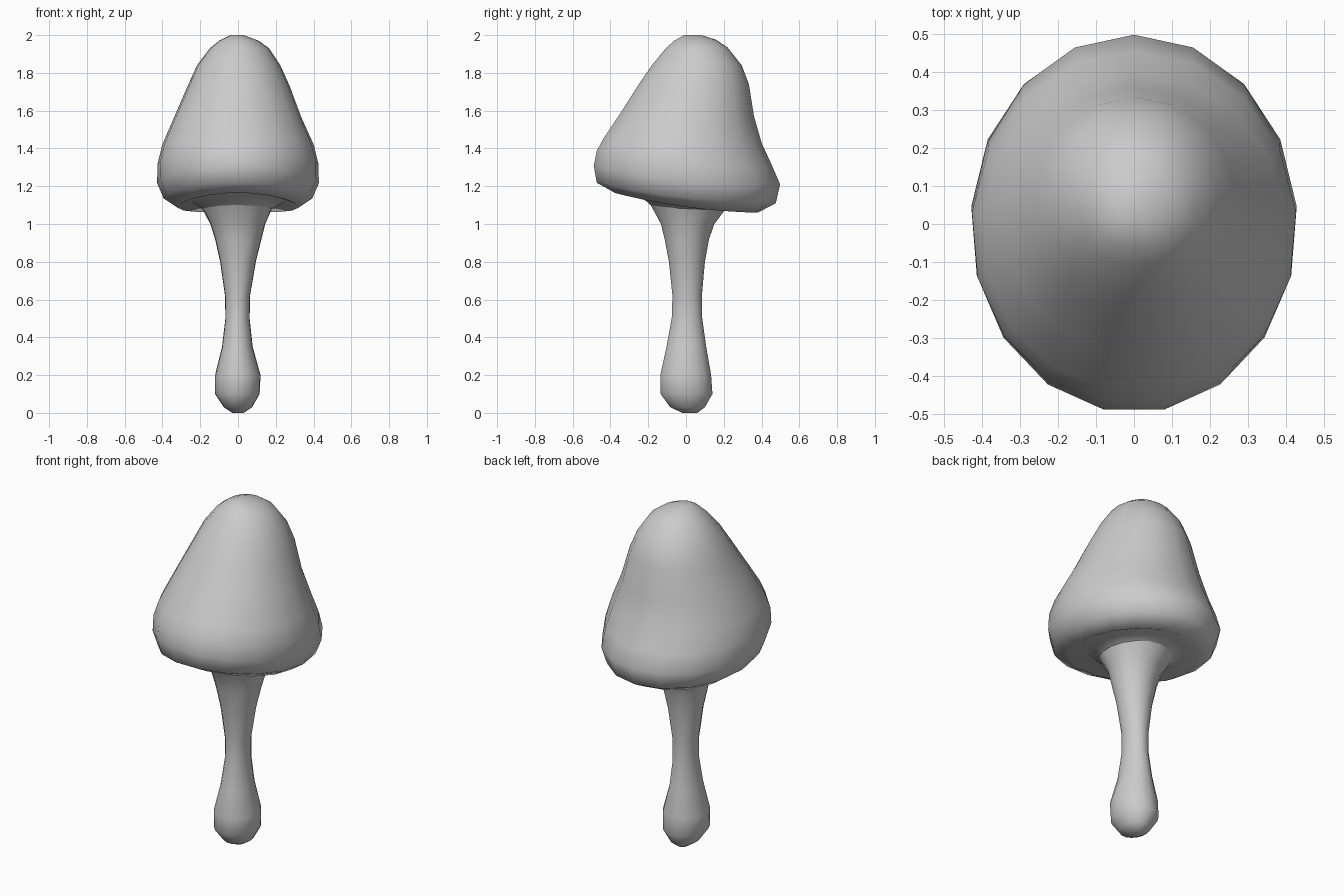
import bpy, bmesh, math

SIDES = 17

# Skin a stack of oval rings: (front y, front z, side z, back y, back z, left x, right x)
def loft(name, rings, close_bottom=False, close_top=False):
    bm = bmesh.new()
    loops = []
    for yf, zf, zm, yb, zb, xl, xr in rings:
        loop = []
        for i in range(SIDES):
            a = 2 * math.pi * i / SIDES
            c, s = math.cos(a), math.sin(a)      # c = +1 at the back
            x = (xl + xr) / 2 - s * (xr - xl) / 2
            y = (yf + yb) / 2 + c * (yb - yf) / 2
            z = zm + c * (zb - zf) / 2 + c * c * ((zb + zf) / 2 - zm)
            loop.append(bm.verts.new((x, y, z)))
        loops.append(loop)
    for lo, hi in zip(loops, loops[1:]):
        for i in range(SIDES):
            j = (i + 1) % SIDES
            bm.faces.new((lo[i], lo[j], hi[j], hi[i]))
    if close_bottom:
        bm.faces.new(loops[0][::-1])
    if close_top:
        bm.faces.new(loops[-1])
    bmesh.ops.recalc_face_normals(bm, faces=bm.faces)
    for f in bm.faces:
        f.smooth = True
    mesh = bpy.data.meshes.new(name)
    bm.to_mesh(mesh)
    bm.free()
    obj = bpy.data.objects.new(name, mesh)
    bpy.context.collection.objects.link(obj)
    return obj

# Level ring helper for the stem
def level(z, yf, yb, xl, xr):
    return (yf, z, z, yb, z, xl, xr)

collar = (-.19, 1.10, 1.08, .21, 1.08, -.19, .18)

# Stem: bulbous foot, narrow waist, flare into the cap
loft("stem", [
    level(0.00, -.02, .06, -.03, .03),
    level(0.03, -.085, .10, -.075, .075),
    level(0.10, -.137, .14, -.122, .115),
    level(0.20, -.138, .133, -.122, .12),
    level(0.35, -.105, .107, -.085, .078),
    level(0.50, -.077, .086, -.067, .062),
    level(0.62, -.073, .084, -.069, .064),
    level(0.80, -.092, .10, -.095, .095),
    level(0.92, -.115, .122, -.122, .125),
    level(1.00, -.135, .15, -.147, .145),
    collar,
], close_bottom=True)

# Cap: recessed underside, tilted rim, leaning dome
loft("cap", [
    collar,
    (-.27, 1.17, 1.12, .27, 1.105, -.25, .25),
    (-.38, 1.165, 1.09, .38, 1.06, -.32, .32),
    (-.48, 1.22, 1.14, .475, 1.11, -.395, .395),
    (-.497, 1.31, 1.22, .498, 1.21, -.43, .43),
    (-.48, 1.39, 1.32, .455, 1.31, -.428, .428),
    (-.44, 1.46, 1.42, .40, 1.43, -.403, .403),
    (-.345, 1.60, 1.57, .36, 1.57, -.338, .335),
    (-.255, 1.74, 1.73, .333, 1.74, -.268, .275),
    (-.185, 1.84, 1.84, .295, 1.84, -.218, .225),
    (-.11, 1.93, 1.93, .22, 1.935, -.15, .165),
    (-.065, 1.97, 1.97, .16, 1.975, -.10, .11),
    (-.01, 2.0, 2.0, .08, 2.0, -.04, .03),
], close_top=True)
